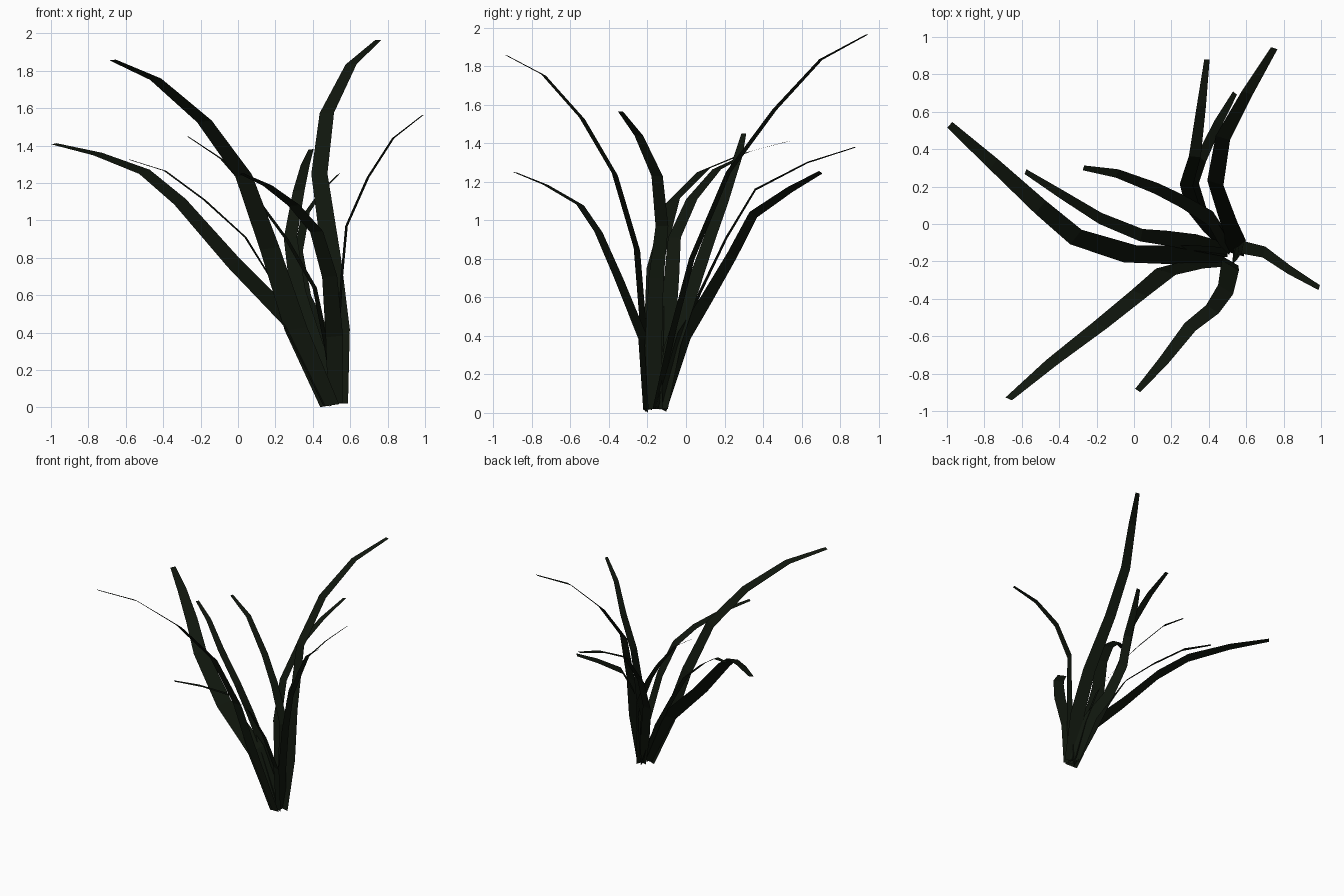
import bpy
from mathutils import Vector

# Dark green leaf colour
leaf = bpy.data.materials.new("leaf_green")
leaf.diffuse_color = (0.005, 0.008, 0.004, 1)

# Ribbon width at each joint, from root to tip
WIDTHS = (0.10, 0.12, 0.105, 0.09, 0.08, 0.062, 0.036)


def blade(name, scale, low, high, path):
    """Flat ribbon along path; its width direction turns from low to high."""
    verts = []
    for i, (p, w) in enumerate(zip(path, WIDTHS)):
        side = Vector(low).normalized().lerp(Vector(high).normalized(), i / 6).normalized()
        half = side * w * scale / 2
        verts += [Vector(p) - half, Vector(p) + half]
    faces = [(2 * i, 2 * i + 1, 2 * i + 3, 2 * i + 2) for i in range(len(path) - 1)]
    mesh = bpy.data.meshes.new(name)
    mesh.from_pydata(verts, [], faces)
    mesh.materials.append(leaf)
    obj = bpy.data.objects.new(name, mesh)
    bpy.context.collection.objects.link(obj)


# Large blades
blade("blade_left_wide", 1.15, (0.5, 0.7, 0.4), (0.65, 0.75, 0.15),
      [(0.49, -0.17, 0.03), (0.285, -0.165, 0.46), (-0.02, -0.16, 0.77), (-0.31, -0.07, 1.10),
       (-0.50, 0.09, 1.26), (-0.75, 0.32, 1.355), (-0.985, 0.53, 1.41)])
blade("blade_front_left_tall", 1.05, (0.95, -0.25, 0.15), (0.9, -0.4, 0.1),
      [(0.49, -0.21, 0.01), (0.31, -0.22, 0.42), (0.17, -0.255, 0.85), (0.03, -0.37, 1.24),
       (-0.18, -0.54, 1.53), (-0.44, -0.74, 1.755), (-0.67, -0.935, 1.858)])
blade("blade_back_tall", 1.0, (1, -0.28, 0), (1, -0.3, 0.05),
      [(0.54, -0.16, 0.02), (0.54, -0.07, 0.42), (0.50, 0.03, 0.80), (0.435, 0.22, 1.25),
       (0.475, 0.46, 1.575), (0.605, 0.70, 1.835), (0.75, 0.94, 1.965)])

# Narrow blades
blade("blade_left_narrow", 0.75, (0, 1, 0), (0.35, 0.9, 0),
      [(0.50, -0.14, 0.02), (0.33, -0.10, 0.42), (0.17, -0.075, 0.70), (0.04, -0.06, 0.91),
       (-0.18, 0.03, 1.11), (-0.39, 0.16, 1.265), (-0.58, 0.28, 1.325)])
blade("blade_back_left", 0.75, (0.3, 0.95, 0), (0.28, 0.95, 0),
      [(0.52, -0.13, 0.02), (0.47, -0.07, 0.35), (0.41, 0.03, 0.64), (0.26, 0.12, 0.90),
       (0.12, 0.19, 1.09), (-0.09, 0.27, 1.33), (-0.27, 0.30, 1.45)])
blade("blade_back", 0.8, (1, -0.2, 0.1), (1, -0.05, 0.15),
      [(0.51, -0.14, 0.02), (0.42, -0.05, 0.30), (0.32, 0.07, 0.62), (0.28, 0.21, 0.91),
       (0.325, 0.36, 1.16), (0.36, 0.63, 1.30), (0.39, 0.88, 1.38)])
blade("blade_back_right", 0.85, (0.65, -0.6, 0.3), (0.62, -0.5, 0.4),
      [(0.52, -0.13, 0.02), (0.45, -0.01, 0.40), (0.36, 0.10, 0.58), (0.32, 0.24, 0.82),
       (0.36, 0.35, 1.03), (0.45, 0.54, 1.16), (0.54, 0.70, 1.25)])
blade("blade_right", 0.75, (0.1, 1, 0), (0.3, 0.95, 0),
      [(0.53, -0.16, 0.02), (0.535, -0.17, 0.35), (0.555, -0.155, 0.70), (0.58, -0.125, 0.97),
       (0.695, -0.15, 1.23), (0.83, -0.245, 1.44), (0.99, -0.34, 1.565)])
blade("blade_front", 0.9, (0.85, -0.5, 0.1), (0.82, -0.55, 0.05),
      [(0.52, -0.2, 0.02), (0.515, -0.22, 0.38), (0.49, -0.35, 0.70), (0.42, -0.455, 0.94),
       (0.30, -0.55, 1.08), (0.16, -0.73, 1.185), (0.02, -0.89, 1.25)])
